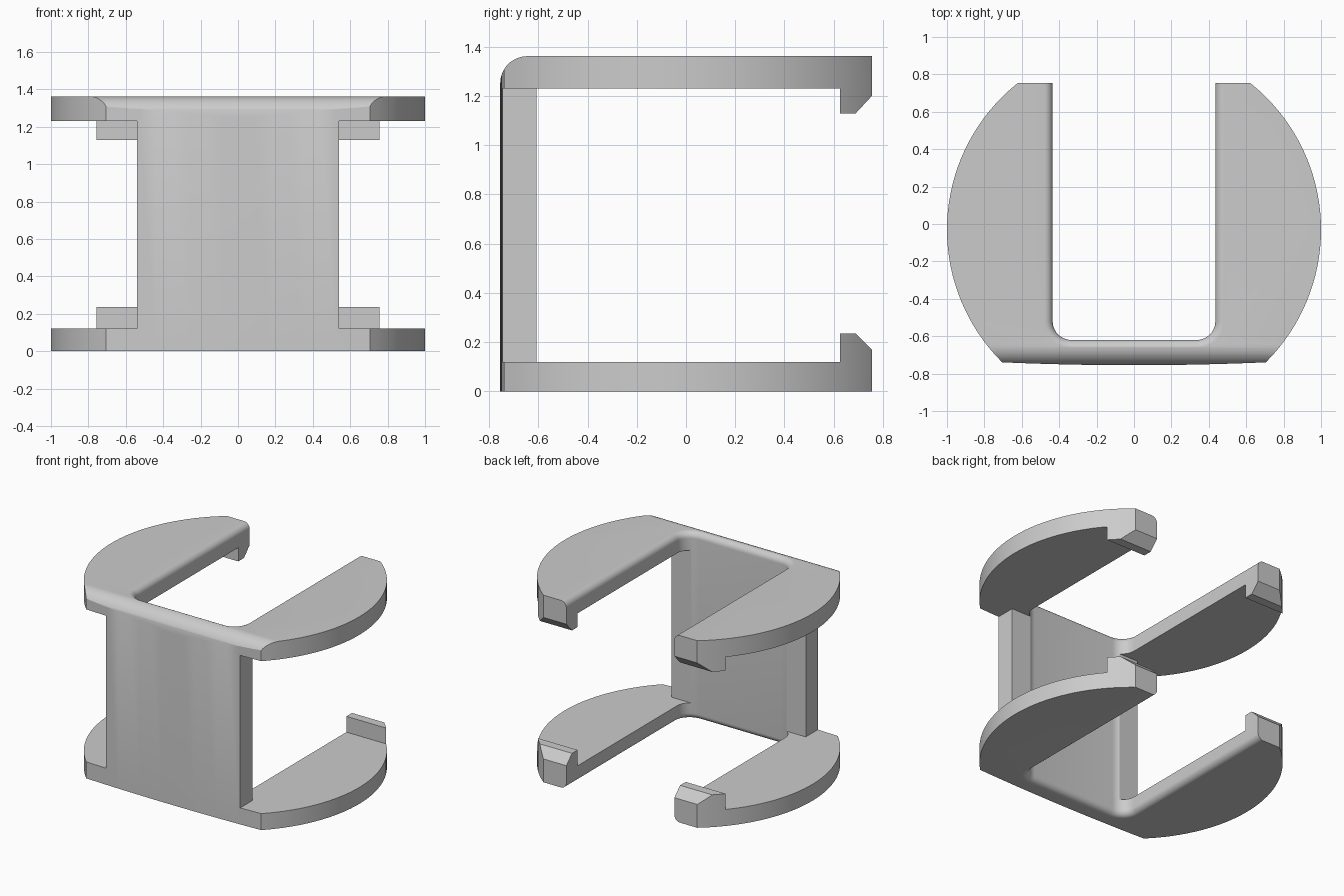
import bpy, bmesh, math

if "Cube" in bpy.data.objects:
    bpy.data.objects.remove(bpy.data.objects["Cube"])

grey = bpy.data.materials.new("plain_grey")
grey.diffuse_color = (0.6, 0.6, 0.6, 1)
grey.use_nodes = True
grey.node_tree.nodes["Principled BSDF"].inputs["Base Color"].default_value = grey.diffuse_color


def loft(name, rings):
    """Closed solid through rings that have equal point counts."""
    bm = bmesh.new()
    loops = [[bm.verts.new(p) for p in ring] for ring in rings]
    n = len(loops[0])
    for a, b in zip(loops, loops[1:]):
        for i in range(n):
            j = (i + 1) % n
            bm.faces.new((a[i], a[j], b[j], b[i]))
    bm.faces.new(loops[0])
    bm.faces.new(loops[-1])
    bmesh.ops.recalc_face_normals(bm, faces=bm.faces)
    mesh = bpy.data.meshes.new(name)
    bm.to_mesh(mesh)
    bm.free()
    mesh.materials.append(grey)
    obj = bpy.data.objects.new(name, mesh)
    bpy.context.collection.objects.link(obj)
    return obj


def arc(cx, cy, r, a0, a1, n):
    return [(cx + r * math.cos(math.radians(a0 + (a1 - a0) * i / n)),
             cy + r * math.sin(math.radians(a0 + (a1 - a0) * i / n))) for i in range(n + 1)]


def combine(target, tool, operation):
    mod = target.modifiers.new(operation, "BOOLEAN")
    mod.object, mod.operation, mod.solver = tool, operation, "EXACT"
    bpy.context.view_layer.objects.active = target
    bpy.ops.object.modifier_apply(modifier=mod.name)
    bpy.data.objects.remove(tool)


FRONT, BACK, TOP = -0.755, 0.755, 1.362

# Side profile: two arms with hooked ends, joined by an upright wall
side = [(FRONT, 0), (BACK, 0), (BACK, 0.17), (0.69, 0.235), (0.625, 0.235),
        (0.625, 0.12), (-0.607, 0.12), (-0.607, 1.23), (0.625, 1.23),
        (0.625, 1.13), (0.69, 1.13), (BACK, 1.2), (BACK, TOP)]
side += arc(FRONT + 0.11, TOP - 0.11, 0.11, 90, 180, 12)
bracket = loft("bracket", [[(x, y, z) for y, z in side] for x in (-1.2, 1.2)])

# Plan outline: round sides and a slightly bowed front edge
cy = -0.03
plan = arc(0, cy, 1, -45.2, 225.2, 96)
half = plan[0][0]
front_y = plan[0][1]
for i in range(1, 16):
    t = -1 + i / 8
    plan.append((t * half, front_y + (FRONT - front_y) * (1 - t * t)))
combine(bracket, loft("plan", [[(x, y, z) for x, y in plan] for z in (-0.2, 1.6)]), "INTERSECT")


# Central slot with round corners, flared where it meets the outer faces
def slot(offset, z):
    w, y0, r = 0.435 + offset, -0.62 - offset, 0.1 + offset
    pts = [(w, 1.2)] + arc(w - r, y0 + r, r, 0, -90, 10)
    pts += arc(-w + r, y0 + r, r, -90, -180, 10) + [(-w, 1.2)]
    return [(x, y, z) for x, y in pts]


R = 0.045
flare = [(R * (1 - math.cos(a)), R * (1 - math.sin(a)))
         for a in (math.radians(90 * i / 8) for i in range(9))]
rings = [slot(R, -0.1)] + [slot(o, d) for o, d in reversed(flare)]
rings += [slot(o, TOP - d) for o, d in flare] + [slot(R, TOP + 0.1)]
combine(bracket, loft("slot", rings), "DIFFERENCE")

# Openings on both sides of the upright wall
for s in (-1, 1):
    box = [(s * 0.54, -1), (s * 1.3, -1), (s * 1.3, -0.3), (s * 0.54, -0.3)]
    combine(bracket, loft("side_opening", [[(x, y, z) for x, y in box] for z in (0.12, 1.23)]),
            "DIFFERENCE")

bpy.ops.object.select_all(action="DESELECT")
bracket.select_set(True)
bpy.context.view_layer.objects.active = bracket
bpy.ops.object.shade_smooth_by_angle(angle=math.radians(25))
